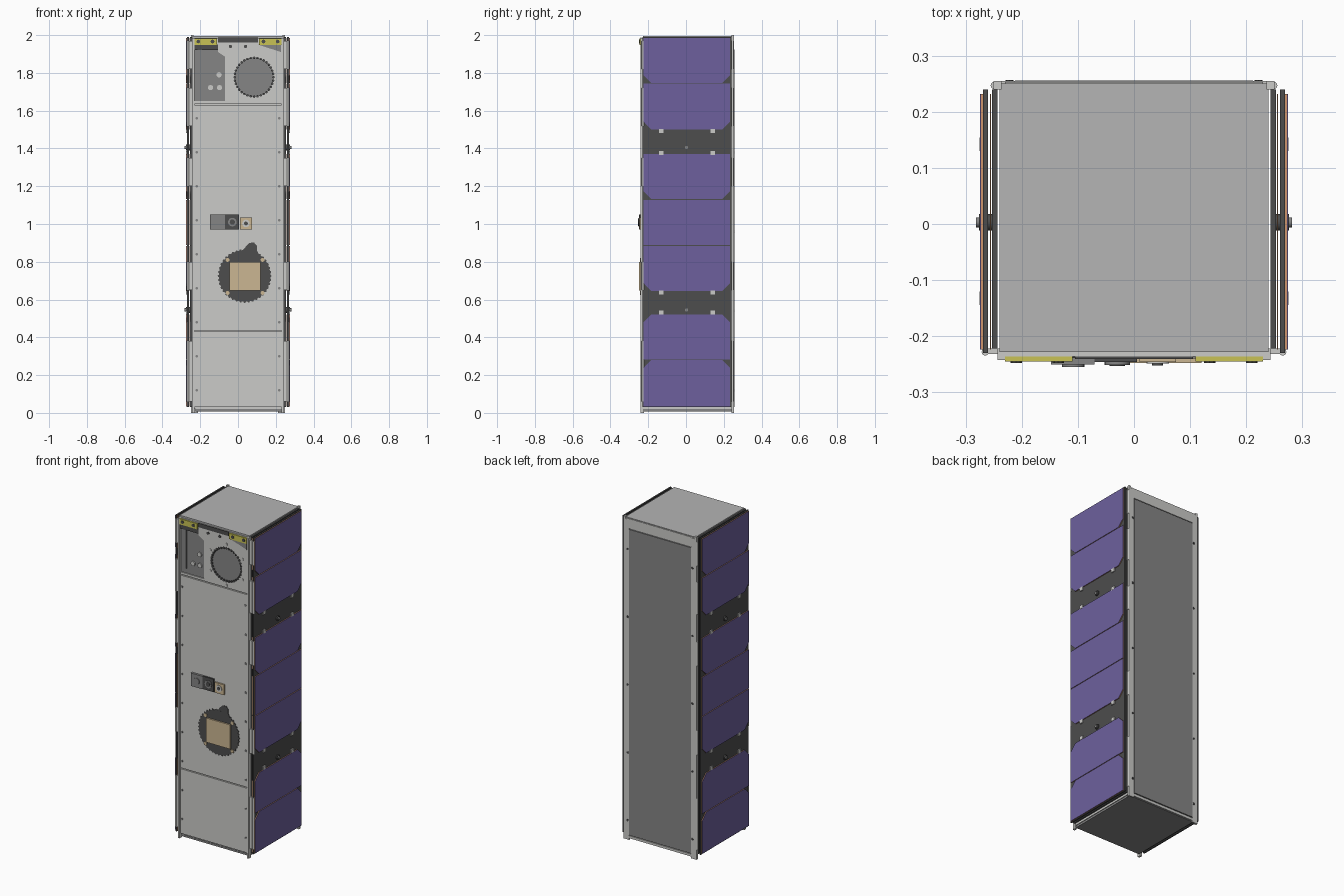
import bpy, bmesh, math
from mathutils import Vector

if "Cube" in bpy.data.objects:
    bpy.data.objects.remove(bpy.data.objects["Cube"])


def material(name, r, g, b):
    m = bpy.data.materials.new(name)
    m.diffuse_color = (r, g, b, 1)
    m.use_nodes = True
    m.node_tree.nodes["Principled BSDF"].inputs["Base Color"].default_value = m.diffuse_color
    return m


LIGHT = material("light grey metal", 0.60, 0.60, 0.58)
TOP = material("silver grey", 0.46, 0.46, 0.46)
MID = material("mid grey", 0.235, 0.235, 0.235)
DARK = material("dark panel", 0.075, 0.075, 0.075)
PURPLE = material("purple solar cell", 0.155, 0.118, 0.34)
ORANGE = material("orange backing", 0.62, 0.30, 0.15)
TAN = material("tan ceramic", 0.60, 0.47, 0.29)
YELLOW = material("yellow bracket", 0.58, 0.54, 0.09)


def prism(name, pts, axis, a, b, mat):
    """Extrude a 2D outline along an axis; outline is (y,z), (x,z) or (x,y)."""
    def place(u, v, w):
        return Vector({'x': (w, u, v), 'y': (u, w, v), 'z': (u, v, w)}[axis])
    bm = bmesh.new()
    face = bm.faces.new([bm.verts.new(place(u, v, a)) for u, v in pts])
    ext = bmesh.ops.extrude_face_region(bm, geom=[face])
    move = place(0, 0, b) - place(0, 0, a)
    bmesh.ops.translate(bm, vec=move, verts=[e for e in ext['geom'] if isinstance(e, bmesh.types.BMVert)])
    bmesh.ops.recalc_face_normals(bm, faces=bm.faces)
    me = bpy.data.meshes.new(name)
    bm.to_mesh(me)
    bm.free()
    me.materials.append(mat)
    if len(pts) > 10:
        for p in me.polygons:
            p.use_smooth = True
        me.set_sharp_from_angle(angle=math.radians(35))
    ob = bpy.data.objects.new(name, me)
    bpy.context.collection.objects.link(ob)
    return ob


def box(name, x0, x1, y0, y1, z0, z1, mat):
    return prism(name, [(x0, y0), (x1, y0), (x1, y1), (x0, y1)], 'z', z0, z1, mat)


def circle(u, v, r, n=16):
    return [(u + r * math.cos(2 * math.pi * i / n), v + r * math.sin(2 * math.pi * i / n)) for i in range(n)]


def disc(name, u, v, r, axis, a, b, mat, n=16):
    return prism(name, circle(u, v, r, n), axis, a, b, mat)


def cut(target, cutter):
    cutter.hide_render = True
    cutter.hide_viewport = True
    m = target.modifiers.new("cut", 'BOOLEAN')
    m.operation, m.solver, m.object = 'DIFFERENCE', 'EXACT', cutter


def rim_teeth(name, u, v, r, n, y0, y1, mat):
    for i in range(n):
        a = 2 * math.pi * i / n
        disc(name, u + r * math.cos(a), v + r * math.sin(a), 0.007, 'y', y0, y1, mat, 6)


# body, lid and floor
box("body", -0.24, 0.24, -0.222, 0.248, 0.02, 1.985, LIGHT)
box("top_lid", -0.24, 0.24, -0.228, 0.25, 1.985, 1.995, TOP)
box("floor_plate", -0.225, 0.235, -0.225, 0.245, 0.008, 0.02, MID)

# back cover inside its frame
box("back_cover", -0.212, 0.212, 0.248, 0.256, 0.03, 1.925, MID)
box("back_header", -0.23, 0.23, 0.248, 0.2535, 1.93, 1.99, LIGHT)
box("back_sill", -0.23, 0.23, 0.248, 0.2535, 0.01, 0.025, LIGHT)

# corner rails, standing on the ground
for s in (-1, 1):
    x0, x1 = sorted((s * 0.212, s * 0.24))
    box("back_rail", x0, x1, 0.246, 0.2545, 0.0, 1.985, LIGHT)
    x0, x1 = sorted((s * 0.236, s * 0.25))
    box("back_corner", x0, x1, 0.24, 0.2545, 0.0, 2.0, LIGHT)
    x0, x1 = sorted((s * 0.23, s * 0.243))
    box("front_rail", x0, x1, -0.242, -0.222, 0.0, 1.985, LIGHT)
    for i in range(5):
        disc("back_screw", s * 0.222, 0.12 + 0.42 * i, 0.007, 'y', 0.2545, 0.257, DARK, 8)

# front skin in three plates with narrow seams
box("front_lower_plate", -0.23, 0.23, -0.236, -0.222, 0.03, 0.43, LIGHT)
box("front_middle_plate", -0.23, 0.23, -0.236, -0.222, 0.436, 1.63, LIGHT)
upper = box("front_upper_plate", -0.23, 0.23, -0.236, -0.222, 1.636, 1.985, LIGHT)
for s in (-1, 1):
    for i in range(9):
        disc("front_screw", s * 0.218, 0.12 + 0.18 * i, 0.007, 'y', -0.239, -0.236, MID, 8)

# recessed aperture and instrument bay
bay = [(-0.229, 1.65), (-0.068, 1.65), (-0.068, 1.885), (-0.105, 1.91), (-0.105, 1.94), (-0.229, 1.94)]
cut(upper, disc("aperture_cutter", 0.085, 1.777, 0.104, 'y', -0.26, -0.2, MID, 48))
cut(upper, prism("bay_cutter", bay, 'y', -0.26, -0.2, MID))
disc("aperture_window", 0.085, 1.777, 0.104, 'y', -0.229, -0.221, MID, 48)
rim_teeth("aperture_tooth", 0.085, 1.777, 0.103, 36, -0.2375, -0.228, DARK)
prism("bay_floor", bay, 'y', -0.23, -0.221, MID)
for x, z in ((-0.1, 1.79), (-0.145, 1.722), (-0.098, 1.722)):
    disc("bay_button", x, z, 0.014, 'y', -0.237, -0.23, LIGHT)
box("bay_bar", -0.215, -0.19, -0.236, -0.23, 1.68, 1.92, MID)
for i in range(6):
    a = math.pi * (i / 3 + 1 / 6)
    disc("aperture_screw", 0.085 + 0.127 * math.cos(a), 1.777 + 0.127 * math.sin(a), 0.009, 'y', -0.239, -0.236, LIGHT, 8)

# yellow brackets and dark strip along the top edge
box("top_strip", -0.105, 0.105, -0.241, -0.236, 1.962, 1.987, DARK)
prism("strip_wedge", [(0.105, 1.95), (0.228, 1.91), (0.228, 1.95)], 'y', -0.24, -0.236, MID)
box("strip_shade", -0.23, -0.105, -0.239, -0.236, 1.92, 1.95, DARK)
for s in (-1, 1):
    x0, x1 = sorted((s * 0.11, s * 0.23))
    box("yellow_bracket", x0, x1, -0.245, -0.236, 1.948, 1.983, YELLOW)
    for x in (0.135, 0.21):
        disc("bracket_bolt", s * x, 1.966, 0.01, 'y', -0.248, -0.245, DARK, 8)
    disc("strip_bolt", s * 0.04, 1.94, 0.009, 'y', -0.239, -0.236, DARK, 8)

# small sensor group
box("sensor_cover", -0.148, -0.07, -0.25, -0.236, 0.97, 1.05, MID)
disc("sensor_cap", -0.108, 1.01, 0.02, 'y', -0.255, -0.25, MID)
box("camera_block", -0.07, 0.005, -0.246, -0.236, 0.97, 1.05, DARK)
disc("camera_rim", -0.03, 1.01, 0.023, 'y', -0.251, -0.246, MID)
disc("camera_lens", -0.03, 1.01, 0.014, 'y', -0.253, -0.251, DARK)
box("sun_sensor", 0.01, 0.075, -0.246, -0.236, 0.97, 1.034, TAN)
disc("sun_sensor_ring", 0.042, 1.003, 0.02, 'y', -0.249, -0.246, LIGHT)
disc("sun_sensor_eye", 0.042, 1.003, 0.01, 'y', -0.252, -0.249, DARK)

# round antenna base with square patch
disc("antenna_base", 0.035, 0.725, 0.137, 'y', -0.239, -0.235, DARK, 48)
rim_teeth("antenna_tooth", 0.035, 0.725, 0.136, 40, -0.2385, -0.235, DARK)
prism("antenna_tab", [(-0.02, 0.84), (0.12, 0.82), (0.1, 0.86), (0.1, 0.885), (0.085, 0.902),
                      (0.06, 0.9), (0.045, 0.885), (0.03, 0.866)], 'y', -0.2388, -0.235, DARK)
box("antenna_patch", -0.045, 0.12, -0.248, -0.239, 0.648, 0.798, TAN)
for x in (-0.055, 0.13):
    for z in (0.635, 0.81):
        disc("antenna_screw", x, z, 0.011, 'y', -0.243, -0.239, TAN, 8)

# solar cells: bottom z, top z, which end has cropped corners
CELLS = [(0.035, 0.279, 't'), (0.283, 0.52, 't'), (0.645, 0.884, 'b'), (0.888, 1.128, ''),
         (1.132, 1.37, 'b'), (1.50, 1.743, 'b'), (1.747, 1.985, 'b')]


def cell_outline(z0, z1, crop):
    y0, y1, c = -0.224, 0.232, 0.04
    low = [(y0, z0 + c), (y0 + c, z0), (y1 - c, z0), (y1, z0 + c)] if crop == 'b' else [(y0, z0), (y1, z0)]
    high = [(y1, z1 - c), (y1 - c, z1), (y0 + c, z1), (y0, z1 - c)] if crop == 't' else [(y1, z1), (y0, z1)]
    return low + high


# folded solar wings on both sides
for s in (-1, 1):
    def xs(a, b):
        return sorted((s * a, s * b))
    box("inner_wing", *xs(0.243, 0.253), -0.222, 0.24, 0.03, 1.99, DARK)
    box("outer_wing", *xs(0.260, 0.269), -0.23, 0.24, 0.03, 1.99, DARK)
    for z0, z1, crop in CELLS:
        outline = cell_outline(z0, z1, crop)
        prism("inner_cell_backing", outline, 'x', s * 0.2545, s * 0.257, ORANGE)
        prism("cell_backing", outline, 'x', s * 0.269, s * 0.273, ORANGE)
        prism("solar_cell", outline, 'x', s * 0.273, s * 0.2745, PURPLE)
    # clips and hold-down knobs in the two gaps
    for z in (0.532, 0.638, 1.376, 1.492):
        for y in (-0.132, 0.142):
            box("wing_clip", *xs(0.269, 0.2755), y - 0.012, y + 0.012, z - 0.011, z + 0.011, LIGHT)
    for z in (0.545, 1.405):
        disc("knob_base", 0.003, z, 0.015, 'x', s * 0.25, s * 0.276, DARK)
        disc("knob_tip", 0.003, z, 0.009, 'x', s * 0.276, s * 0.282, MID)
    # hinge rods at the wing edges
    for z0, z1 in ((0.06, 0.38), (0.65, 0.8), (1.2, 1.35), (1.52, 1.72), (1.82, 1.97)):
        disc("front_hinge", s * 0.265, -0.228, 0.0065, 'z', z0, z1, LIGHT, 12)
        disc("back_hinge", s * 0.249, 0.247, 0.0065, 'z', z0, z1, LIGHT, 12)
        box("hinge_leaf", *xs(0.243, 0.262), -0.232, -0.222, z0, z1, LIGHT)
